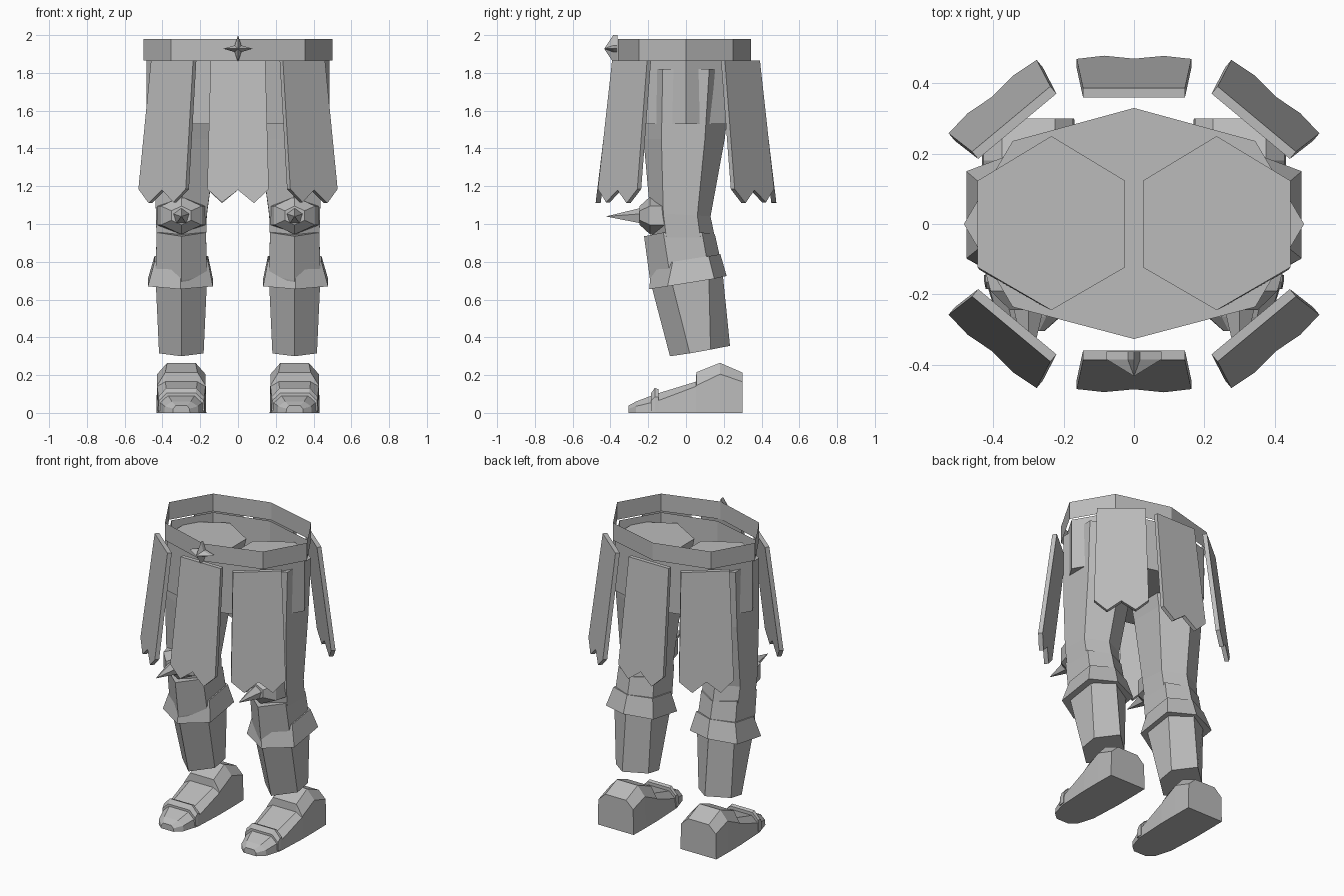
import bpy, bmesh, math
from mathutils import Matrix, Vector

if "Cube" in bpy.data.objects:
    bpy.data.objects.remove(bpy.data.objects["Cube"])

grey = bpy.data.materials.new("plain_grey")
grey.diffuse_color = (0.5, 0.5, 0.5, 1)
grey.use_nodes = True
grey.node_tree.nodes["Principled BSDF"].inputs["Base Color"].default_value = grey.diffuse_color


def make(name, bm, mirror="", matrix=None):
    bmesh.ops.recalc_face_normals(bm, faces=bm.faces)
    if matrix is not None:
        bm.transform(matrix)
    me = bpy.data.meshes.new(name)
    bm.to_mesh(me)
    bm.free()
    me.materials.append(grey)
    ob = bpy.data.objects.new(name, me)
    bpy.context.collection.objects.link(ob)
    if mirror:
        mod = ob.modifiers.new("mirror", "MIRROR")
        mod.use_axis = ("X" in mirror, "Y" in mirror, False)
        mod.use_mirror_merge = False
    return ob


def loft(name, rings, mirror="", caps=(True, True), matrix=None):
    """Skin a stack of equal-length point rings."""
    bm = bmesh.new()
    vs = [[bm.verts.new(p) for p in r] for r in rings]
    n = len(rings[0])
    for a, b in zip(vs, vs[1:]):
        for i in range(n):
            j = (i + 1) % n
            bm.faces.new((a[i], a[j], b[j], b[i]))
    if caps[0]:
        bm.faces.new(vs[0])
    if caps[1]:
        bm.faces.new(vs[-1])
    return make(name, bm, mirror, matrix)


def octagon(w, c, cy, front, back, z):
    return [(0, -front, z), (c, -cy, z), (w, 0, z), (c, cy, z),
            (0, back, z), (-c, cy, z), (-w, 0, z), (-c, -cy, z)]


def leg_ring(cx, hw, front, fc, bc, back):
    """Hexagon pointing forward and back; each argument pair is (y, z)."""
    return [(cx, *front), (cx + hw, *fc), (cx + hw, *bc),
            (cx, *back), (cx - hw, *bc), (cx - hw, *fc)]


# waist: open belt wall and hip tub
loft("belt", [octagon(.50, .355, .25, .36, .345, z) for z in (1.865, 1.98)],
     caps=(False, False))
loft("hips", [octagon(.484, .345, .236, .327, .33, z) for z in (1.53, 1.865)],
     caps=(True, False))

# four-pointed belt star
star = []
for k in range(8):
    a = k * math.pi / 4
    r = (.078 if k % 4 == 0 else .072) if k % 2 == 0 else .025
    star.append((r * math.cos(a), r * math.sin(a)))
loft("belt_star", [[(x, -.362, 1.928 + z) for x, z in star],
                   [(x, -.385, 1.928 + z) for x, z in star],
                   [(x * .02, -.432, 1.928 + z * .02) for x, z in star]])

# skirt panels: flaring slabs with a ragged hem
hem = [(-.163, 1.185), (-.085, 1.115), (0, 1.18), (.085, 1.11), (.163, 1.185)]


def panel(name, matrix, mirror=""):
    def side(y0):
        top = [(x, y0, 1.865) for x in (.145, .075, 0, -.075, -.145)]
        low = [(x, y0 - .085 * (1.865 - z) / .7, z) for x, z in hem]
        return low + top
    loft(name, [side(0), side(-.027)], mirror, matrix=matrix)


panel("front_panel", Matrix.Translation((0, -.36, 0)))
panel("back_panel", Matrix.Translation((0, .36, 0)) @ Matrix.Rotation(math.pi, 4, "Z"))
panel("corner_panels", Matrix.Translation((.332, -.278, 0))
      @ Matrix.Rotation(math.radians(39.8), 4, "Z"), "XY")

# thighs
loft("thighs", [
    leg_ring(.235, .21, (-.245, 1.82), (-.123, 1.82), (.123, 1.82), (.25, 1.82)),
    leg_ring(.275, .165, (-.225, 1.45), (-.13, 1.45), (.1, 1.45), (.205, 1.45)),
    leg_ring(.30, .135, (-.19, 1.06), (-.12, 1.055), (.06, 1.045), (.13, 1.04)),
    leg_ring(.30, .13, (-.17, .90), (-.10, .90), (.08, .90), (.155, .92)),
], "X")

# shins
loft("shins", [
    leg_ring(.30, .13, (-.222, .935), (-.12, .955), (.085, .955), (.153, .945)),
    leg_ring(.30, .137, (-.19, .70), (-.085, .73), (.12, .76), (.19, .78)),
    leg_ring(.30, .118, (-.085, .30), (.02, .315), (.13, .335), (.233, .355)),
], "X")

# flared bands below the knees
loft("shin_bands", [
    leg_ring(.30, .142, (-.18, .80), (-.07, .80), (.12, .83), (.182, .84)),
    leg_ring(.305, .172, (-.195, .655), (-.098, .67), (.15, .71), (.215, .725)),
], "X")


# knee pads and spikes
def knee_ring(y, rx, rz, n, z=1.045):
    return [(.30 + rx * math.sin(k * math.tau / n), y, z + rz * math.cos(k * math.tau / n))
            for k in range(n)]


loft("knee_pads", [knee_ring(-.11, .15, .10, 6), knee_ring(-.19, .125, .10, 6),
                   knee_ring(-.245, .06, .05, 6)], "X")
loft("knee_spikes", [knee_ring(-.235, .046, .046, 5, 1.04),
                     knee_ring(-.42, .001, .001, 5, 1.04)], "X")


# feet: cross-sections from toe to heel
def foot_ring(y, hw, shoulder, tw, top, base=0):
    return [(.30 + x, y, z) for x, z in
            ((-hw, base), (hw, base), (hw * .97, shoulder), (tw, top),
             (-tw, top), (-hw * .97, shoulder))]


loft("feet", [
    foot_ring(-.305, .045, .022, .03, .038),
    foot_ring(-.265, .09, .035, .05, .06),
    foot_ring(-.16, .122, .06, .075, .10),
    foot_ring(.052, .132, .14, .085, .165),
    foot_ring(.055, .132, .145, .085, .215),
    foot_ring(.18, .132, .205, .075, .265),
    foot_ring(.30, .13, .165, .075, .213),
], "X")
loft("toe_straps", [
    foot_ring(-.185, .122, .065, .077, .105, .01),
    foot_ring(-.165, .126, .085, .08, .132, .01),
    foot_ring(-.145, .126, .085, .08, .125, .01),
], "X")
